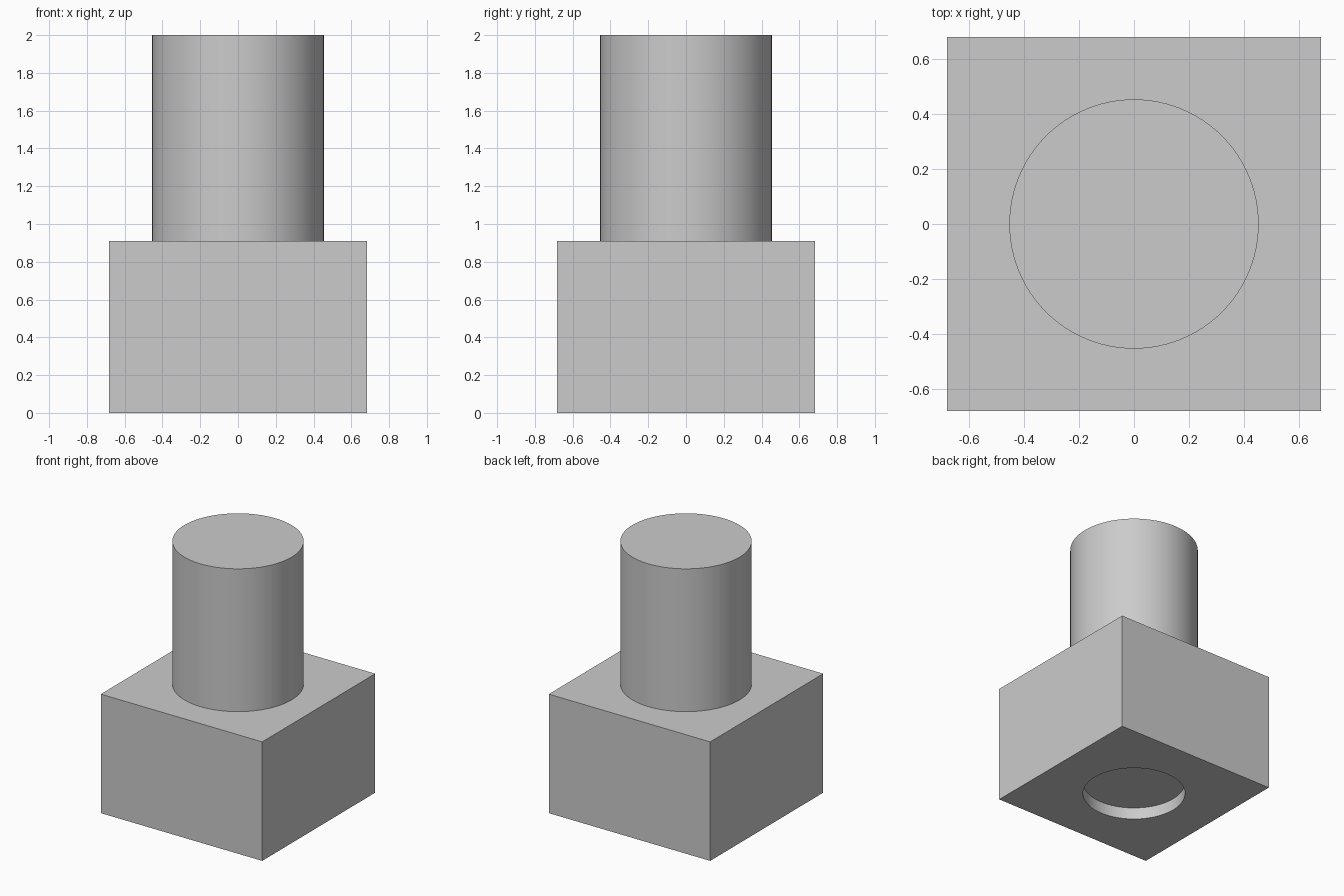
import bpy
from math import radians

if "Cube" in bpy.data.objects:
    bpy.data.objects.remove(bpy.data.objects["Cube"], do_unlink=True)

U = 1 / 11              # base module
BASE_W, BASE_H = 15 * U, 10 * U
POST_R, POST_H = 5 * U, 12 * U
HOLE_R, HOLE_D = 4 * U, U

grey = bpy.data.materials.new("light_grey")
grey.use_nodes = True
colour = (0.6, 0.6, 0.6, 1)
grey.diffuse_color = colour
grey.node_tree.nodes["Principled BSDF"].inputs["Base Color"].default_value = colour


def finish(name):
    obj = bpy.context.object
    obj.name = name
    obj.data.materials.append(grey)
    return obj


def cylinder(name, radius, z0, z1):
    bpy.ops.mesh.primitive_cylinder_add(
        vertices=96, radius=radius, depth=z1 - z0, location=(0, 0, (z0 + z1) / 2))
    bpy.ops.object.shade_smooth_by_angle(angle=radians(30))
    return finish(name)


# Round post standing on the block
cylinder("post", POST_R, BASE_H, BASE_H + POST_H)

# Shallow round recess cutter for the underside
cutter = cylinder("recess_cutter", HOLE_R, -HOLE_D, HOLE_D)
cutter.hide_render = True

# Square base block
bpy.ops.mesh.primitive_cube_add(size=1, location=(0, 0, BASE_H / 2))
base = finish("base_block")
base.scale = (BASE_W, BASE_W, BASE_H)
bpy.ops.object.transform_apply(location=False, rotation=False, scale=True)
cut = base.modifiers.new("recess", 'BOOLEAN')
cut.operation = 'DIFFERENCE'
cut.solver = 'EXACT'
cut.object = cutter
bpy.ops.object.modifier_apply(modifier=cut.name)
bpy.data.objects.remove(cutter, do_unlink=True)
bpy.ops.object.shade_smooth_by_angle(angle=radians(30))
